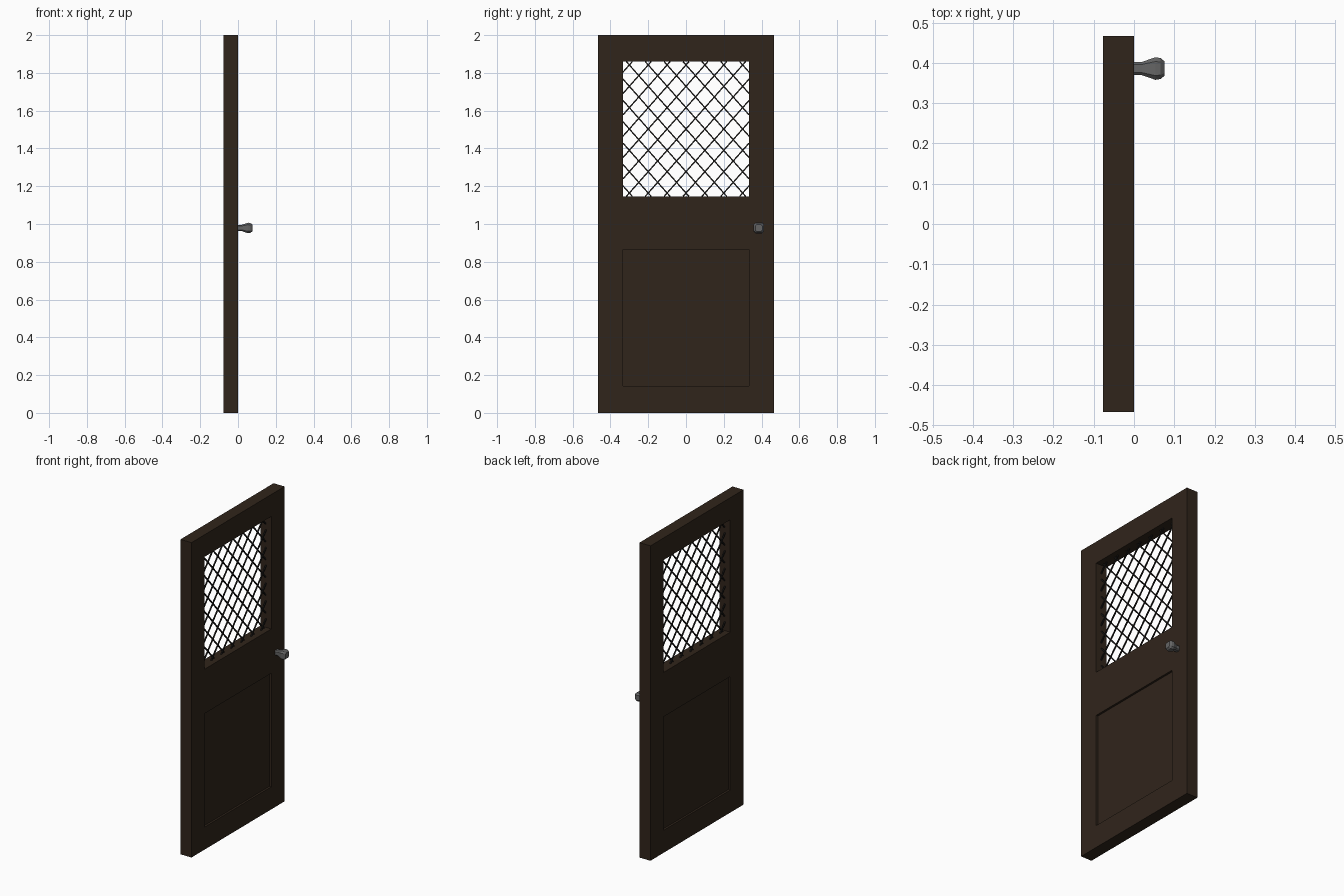
import bpy, bmesh, math
from mathutils import Vector, Matrix

if "Cube" in bpy.data.objects:
    bpy.data.objects.remove(bpy.data.objects["Cube"])

T = 0.077                       # door thickness, outer face at x = 0
WY, WZ0, WZ1 = 0.334, 1.146, 1.86   # window opening


def material(name, col):
    m = bpy.data.materials.new(name)
    m.diffuse_color = (*col, 1)
    m.use_nodes = True
    m.node_tree.nodes["Principled BSDF"].inputs["Base Color"].default_value = m.diffuse_color
    return m


wood = material("dark_wood", (0.030, 0.018, 0.011))
iron = material("iron", (0.012, 0.011, 0.010))
steel = material("steel", (0.13, 0.13, 0.13))


def finish(bm, name, mat):
    bmesh.ops.recalc_face_normals(bm, faces=bm.faces)
    me = bpy.data.meshes.new(name)
    bm.to_mesh(me)
    bm.free()
    ob = bpy.data.objects.new(name, me)
    bpy.context.collection.objects.link(ob)
    me.materials.append(mat)
    return ob


# Door leaf: a grid of cells, window cell left open, panel cell sunk on both sides
ys = [-0.467, -WY, WY, 0.467]
zs = [0, 0.143, 0.864, WZ0, WZ1, 2]
bm = bmesh.new()
for x, sink in ((0, -0.013), (-T, 0.013)):
    for i in range(3):
        for j in range(5):
            if (i, j) == (1, 3):
                continue
            quad = [(ys[a], zs[b]) for a, b in
                    ((i, j), (i + 1, j), (i + 1, j + 1), (i, j + 1))]
            d = sink if (i, j) == (1, 1) else 0
            bm.faces.new([bm.verts.new((x + d, y, z)) for y, z in quad])
            if d:               # recess walls
                for k in range(4):
                    (y0, z0), (y1, z1) = quad[k], quad[(k + 1) % 4]
                    bm.faces.new([bm.verts.new(p) for p in (
                        (x, y0, z0), (x, y1, z1), (x + d, y1, z1), (x + d, y0, z0))])
bmesh.ops.remove_doubles(bm, verts=bm.verts, dist=1e-5)
bmesh.ops.bridge_loops
# Close the outer rim and the window opening
rim = [e for e in bm.edges if e.is_boundary and all(abs(v.co.x) < 1e-5 for v in e.verts)]
for e in rim:
    a, b = e.verts
    bm.faces.new([a, b] + [bm.verts.new((-T, v.co.y, v.co.z)) for v in (b, a)])
bmesh.ops.remove_doubles(bm, verts=bm.verts, dist=1e-5)
bmesh.ops.dissolve_limit(bm, angle_limit=0.01, verts=bm.verts, edges=bm.edges)
finish(bm, "door_leaf", wood)

# Diamond lattice: two sets of thin bars clipped to the window
bm = bmesh.new()
W, SLOPE, STEP = 0.007, 1.13, 0.1
cz, h = (WZ0 + WZ1) / 2, (WZ1 - WZ0) / 2
for s in (1, -1):
    x = -T / 2 + s * 0.002
    for n in range(-8, 9):
        c = n * STEP * SLOPE / 1 + 0.0
        m = s * SLOPE
        lim = sorted(((-h - c) / m, (h - c) / m))
        y0, y1 = max(-WY, lim[0]), min(WY, lim[1])
        if y1 - y0 < 0.01:
            continue
        p, q = Vector((x, y0, cz + c + m * y0)), Vector((x, y1, cz + c + m * y1))
        ang = math.atan2(q.z - p.z, q.y - p.y)
        mat = (Matrix.Translation((p + q) / 2) @ Matrix.Rotation(ang, 4, 'X')
               @ Matrix.Diagonal((W, (q - p).length, W, 1)))
        bmesh.ops.create_cube(bm, size=1, matrix=mat)
finish(bm, "window_lattice", iron)

# Flared square knob with chamfered corners
bm = bmesh.new()
rings = []
for x, r in ((-0.002, 0.016), (0.02, 0.0165), (0.053, 0.028), (0.066, 0.026), (0.0755, 0.018)):
    k = r * 0.62
    rings.append([bm.verts.new((x, 0.386 + a, 0.979 + b)) for a, b in (
        (r, k), (k, r), (-k, r), (-r, k), (-r, -k), (-k, -r), (k, -r), (r, -k))])
for A, B in zip(rings, rings[1:]):
    for i in range(8):
        j = (i + 1) % 8
        bm.faces.new((A[i], A[j], B[j], B[i]))
bm.faces.new(rings[0])
bm.faces.new(rings[-1])
finish(bm, "door_knob", steel)
